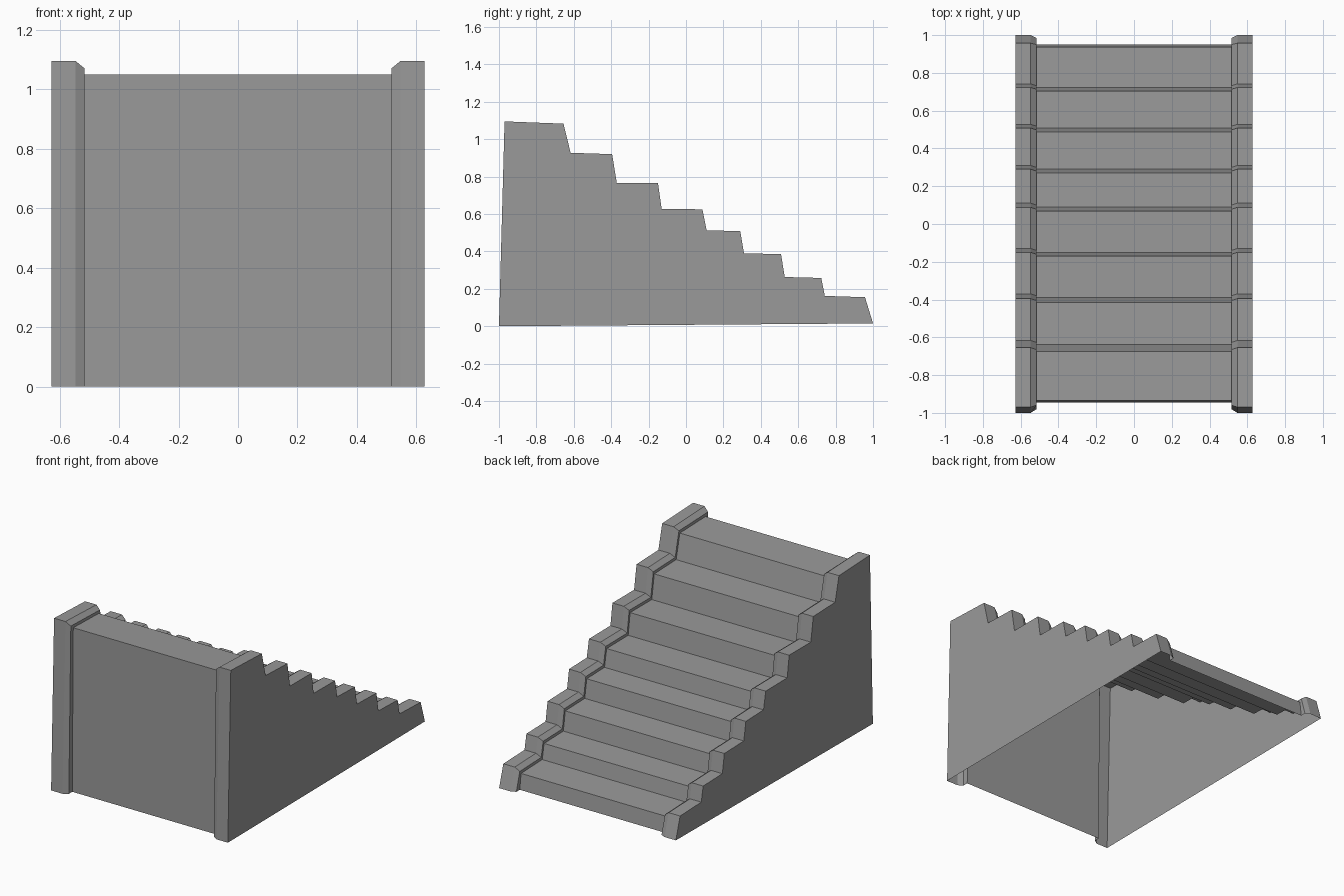
import bpy, bmesh

cube = bpy.data.objects.get("Cube")
if cube:
    bpy.data.objects.remove(cube)

stone = bpy.data.materials.new("grey stone")
stone.use_nodes = True
stone.diffuse_color = (0.32, 0.32, 0.32, 1)
stone.node_tree.nodes["Principled BSDF"].inputs["Base Color"].default_value = (0.32, 0.32, 0.32, 1)

# Each step: nosing (y, z), then the foot of its riser (y, z)
STEPS = [(-0.655, 1.083, -0.617, 0.927), (-0.395, 0.92, -0.37, 0.765),
         (-0.15, 0.765, -0.13, 0.627), (0.088, 0.625, 0.11, 0.513),
         (0.29, 0.508, 0.31, 0.39), (0.508, 0.385, 0.528, 0.263),
         (0.723, 0.258, 0.742, 0.162)]


def profile(front, top, dy, dz, end_top, end_foot):
    """Open side outline: front foot, front top, steps, back foot."""
    points = [(front, 0.0), (front + 0.03 - abs(dy), top)]
    for y1, z1, y2, z2 in STEPS:
        points += [(y1 + dy, z1 + dz), (y2 + dy, z2 + dz)]
    return points + [(end_top, 0.155 + dz), (end_foot, 0.015)]


wall = profile(-1.0, 1.095, 0, 0, 0.957, 1.0)
bevel = profile(-0.98, 1.07, -0.01, -0.022, 0.95, 0.985)
tread = profile(-0.945, 1.05, -0.02, -0.04, 0.937, 0.95)

# Cross-sections from one side to the other
sections = [(0.628, wall), (0.547, wall), (0.516, bevel), (0.516, tread)]
sections = [(-x, p) for x, p in sections] + sections[::-1]


def build(name, parts, capped):
    """Skin the cross-sections into an open-bottomed shell."""
    bm = bmesh.new()
    rows = [[bm.verts.new((x, y, z)) for y, z in points] for x, points in parts]
    for a, b in zip(rows, rows[1:]):
        for i in range(len(a) - 1):
            bm.faces.new((a[i], b[i], b[i + 1], a[i + 1]))
    if capped == "first":
        bm.faces.new(rows[0])
    elif capped == "last":
        bm.faces.new(rows[-1][::-1])
    bmesh.ops.recalc_face_normals(bm, faces=bm.faces)
    # Make the tread and wall tops face up
    top = max(bm.faces, key=lambda f: abs(f.normal.z) * f.calc_center_median().z)
    if top.normal.z < 0:
        bmesh.ops.reverse_faces(bm, faces=bm.faces)
    mesh = bpy.data.meshes.new(name)
    bm.to_mesh(mesh)
    bm.free()
    mesh.materials.append(stone)
    bpy.context.collection.objects.link(bpy.data.objects.new(name, mesh))


build("right_side_wall", sections[:4], "first")
build("steps_and_front_panel", sections[3:5], None)
build("left_side_wall", sections[4:], "last")
